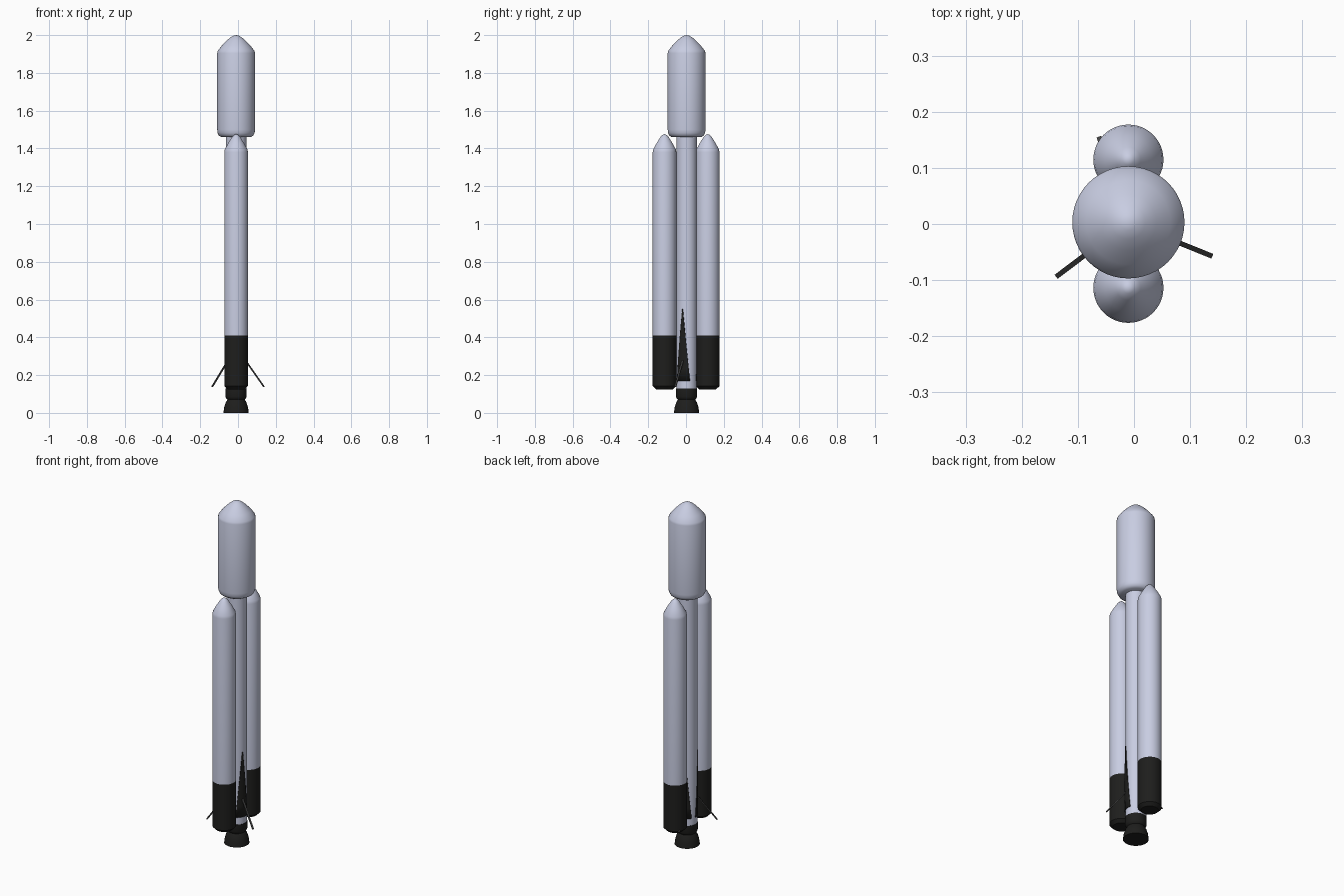
import bpy, bmesh
from math import sin, cos, pi, radians
from mathutils import Vector, Matrix

if "Cube" in bpy.data.objects:
    bpy.data.objects.remove(bpy.data.objects["Cube"])

CORE = Vector((-0.01, 0.003, 0))
CORE_R = 0.054


def material(name, rgb):
    m = bpy.data.materials.new(name)
    m.use_nodes = True
    m.diffuse_color = (*rgb, 1)
    m.node_tree.nodes["Principled BSDF"].inputs["Base Color"].default_value = (*rgb, 1)
    return m


white = material("pale blue white", (0.58, 0.61, 0.76))
black = material("soot black", (0.013, 0.013, 0.012))
grey = material("strut grey", (0.06, 0.06, 0.06))


def finish(name, bm, mats, smooth=True):
    bmesh.ops.recalc_face_normals(bm, faces=bm.faces)
    mesh = bpy.data.meshes.new(name)
    bm.to_mesh(mesh)
    bm.free()
    for m in mats:
        mesh.materials.append(m)
    ob = bpy.data.objects.new(name, mesh)
    bpy.context.collection.objects.link(ob)
    if smooth:
        bpy.ops.object.select_all(action='DESELECT')
        ob.select_set(True)
        bpy.context.view_layer.objects.active = ob
        bpy.ops.object.shade_smooth_by_angle(angle=radians(35))
    return ob


def lathe(name, profile, centre, mats, split=None, steps=48):
    """Spin (radius, height) points; faces below split take the second material."""
    bm = bmesh.new()
    verts = [bm.verts.new((r, 0, z)) for r, z in profile]
    edges = [bm.edges.new(pair) for pair in zip(verts, verts[1:])]
    bmesh.ops.spin(bm, geom=verts + edges, axis=(0, 0, 1), cent=(0, 0, 0),
                   angle=2 * pi, steps=steps)
    bmesh.ops.remove_doubles(bm, verts=bm.verts, dist=1e-5)
    if split is not None:
        for f in bm.faces:
            f.material_index = int(f.calc_center_median().z < split)
    ob = finish(name, bm, mats)
    ob.location = centre
    return ob


# Core stage, payload fairing and engine
lathe("core_stage", [(0, 0.12), (CORE_R, 0.12), (CORE_R, 1.48), (0, 1.48)], CORE, [white])
lathe("payload_fairing",
      [(0, 1.46), (0.078, 1.46), (0.091, 1.468), (0.098, 1.482), (0.1, 1.5),
       (0.1, 1.905), (0.097, 1.917), (0.075, 1.945), (0.05, 1.971), (0.03, 1.988),
       (0.014, 1.997), (0, 2.0)], CORE, [white])
lathe("engine_bell",
      [(0, 0.128), (0.056, 0.128), (0.056, 0.085), (0.051, 0.075), (0.046, 0.07),
       (0.055, 0.055), (0.063, 0.03), (0.067, 0), (0, 0)], CORE, [black])

# Side boosters
for name, y in (("front_booster", -0.1137), ("back_booster", 0.1147)):
    lathe(name,
          [(0, 0.125), (0.045, 0.125), (0.0625, 0.142), (0.0625, 0.41), (0.0625, 1.38),
           (0.06, 1.395), (0.042, 1.428), (0.022, 1.46), (0.01, 1.472), (0, 1.476)],
          (CORE.x, y, 0), [white, black], split=0.41)


# Folded landing leg: a tapering shell wrapped on the core
def leg_panel(name, angle):
    bm = bmesh.new()
    rows, cols, half = 6, 8, 0.7
    grid = []
    for i in range(rows + 1):
        t = i / rows
        spread = half * (1 - t) + 0.03 * t
        grid.append([])
        for j in range(cols + 1):
            a = angle + spread * (2 * j / cols - 1)
            r = CORE_R + 0.004
            grid[-1].append(bm.verts.new((r * cos(a), r * sin(a), 0.17 + 0.38 * t)))
    for low, high in zip(grid, grid[1:]):
        for j in range(cols):
            bm.faces.new((low[j], low[j + 1], high[j + 1], high[j]))
    ob = finish(name, bm, [black])
    ob.location = CORE
    shell = ob.modifiers.new("thickness", 'SOLIDIFY')
    shell.thickness = 0.006
    shell.offset = -1


# Thin strut sloping down and outward
def leg_strut(name, angle):
    out = Vector((cos(angle), sin(angle), 0))
    top = out * 0.048 + Vector((0, 0, 0.285))
    tip = out * 0.159 + Vector((0, 0, 0.138))
    axis = (tip - top).normalized()
    side = Vector((-sin(angle), cos(angle), 0))
    turn = Matrix((side, axis.cross(side), axis)).transposed().to_4x4()
    bm = bmesh.new()
    bmesh.ops.create_cube(bm, size=1)
    bmesh.ops.scale(bm, vec=(0.009, 0.006, (tip - top).length), verts=bm.verts)
    bmesh.ops.transform(bm, matrix=Matrix.Translation(CORE + (top + tip) / 2) @ turn,
                        verts=bm.verts)
    finish(name, bm, [grey], smooth=False)


for name, degrees in (("right", -22), ("back", 109), ("left", 217)):
    leg_panel(name + "_leg_panel", radians(degrees))
    leg_strut(name + "_leg_strut", radians(degrees))
